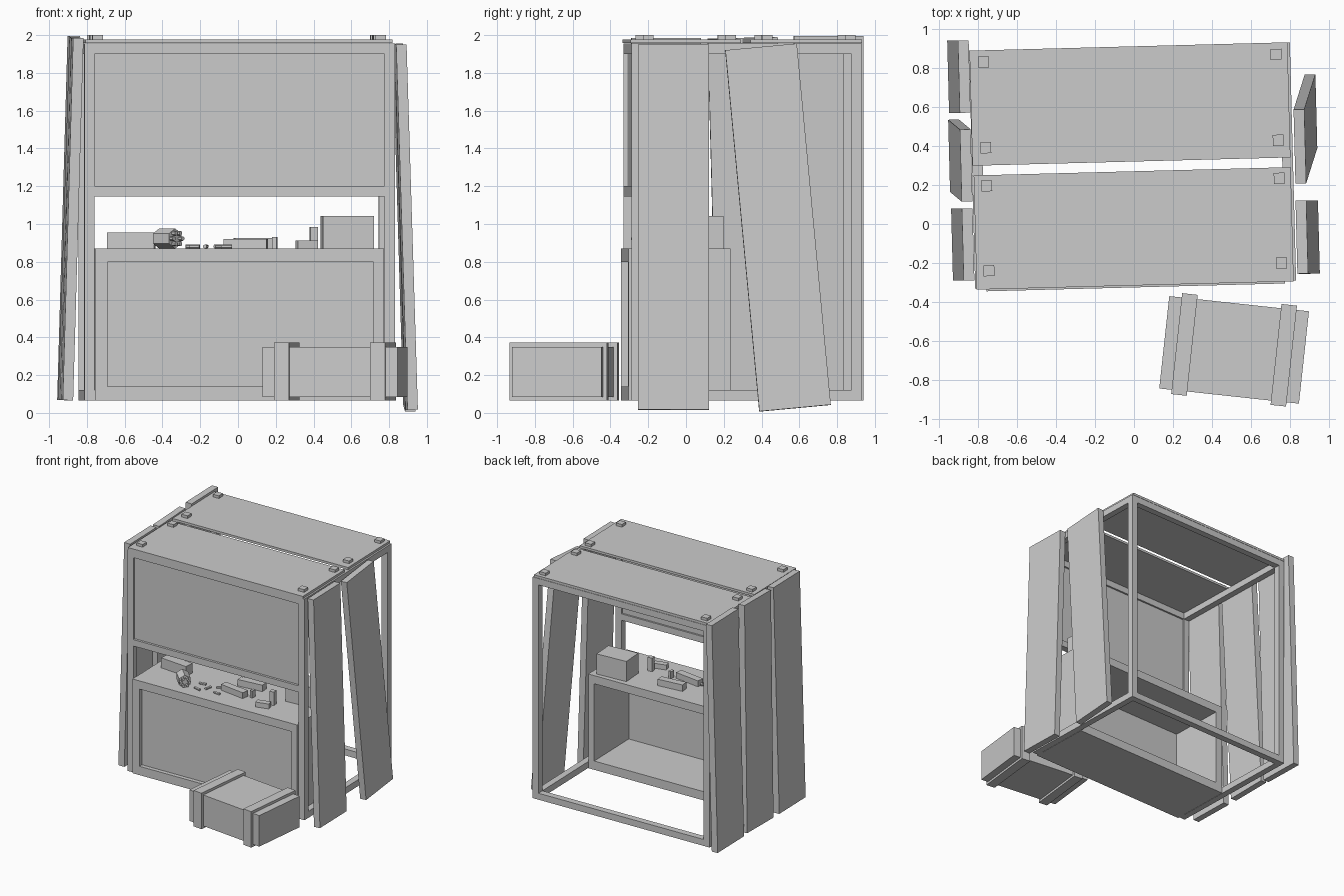
import bpy, bmesh, math
from mathutils import Matrix, Vector

cube = bpy.data.objects.get("Cube")
if cube:
    bpy.data.objects.remove(cube, do_unlink=True)

grey = bpy.data.materials.new("plain_grey")
grey.use_nodes = True
grey.diffuse_color = (0.6, 0.6, 0.6, 1)
grey.node_tree.nodes["Principled BSDF"].inputs["Base Color"].default_value = (0.6, 0.6, 0.6, 1)


def place(x, y, z=0, turn=0):
    return Matrix.Translation((x, y, z)) @ Matrix.Rotation(math.radians(turn), 4, 'Z')


def finish(name, bm, matrix):
    mesh = bpy.data.meshes.new(name)
    bm.to_mesh(mesh)
    bm.free()
    mesh.materials.append(grey)
    obj = bpy.data.objects.new(name, mesh)
    obj.matrix_world = matrix
    bpy.context.collection.objects.link(obj)
    return obj


def box(name, xs, ys, zs, matrix=Matrix()):
    """Box between pairs of limits, in the space of matrix."""
    bm = bmesh.new()
    bmesh.ops.create_cube(bm, size=1)
    for v in bm.verts:
        v.co = [r[0] if c < 0 else r[1] for c, r in zip(v.co, (xs, ys, zs))]
    return finish(name, bm, matrix)


def rod(name, radius, start, end, sides, matrix=Matrix()):
    """Flat-sided cylinder between two points."""
    a, b = Vector(start), Vector(end)
    bm = bmesh.new()
    bmesh.ops.create_cone(bm, cap_ends=True, segments=sides, radius1=radius,
                          radius2=radius, depth=(b - a).length)
    spin = (b - a).to_track_quat('Z', 'Y').to_matrix().to_4x4()
    return finish(name, bm, matrix @ Matrix.Translation((a + b) / 2) @ spin)


def plank(name, bottom, top, width, thick=0.055):
    """Board leaning from a bottom centre to a top centre."""
    a, b = Vector(bottom), Vector(top)
    up = (b - a).normalized()
    side = Vector((1, 0.026, 0))
    side = (side - up * side.dot(up)).normalized()
    m = Matrix((side, up.cross(side), up)).transposed().to_4x4()
    m.translation = (a + b) / 2
    h = (b - a).length / 2
    box(name, (-thick / 2, thick / 2), (-width / 2, width / 2), (-h, h), m)


# Cage of square beams
stall = place(-0.0075, 0.30, 0, 1.5)
W, D, LOW, HIGH, T = 0.8225, 0.61, 0.065, 1.955, 0.055
for sx, side in ((-1, "right"), (1, "left")):
    xs = sorted((sx * W, sx * (W - T)))
    for sy, end in ((-1, "front"), (1, "back")):
        ys = sorted((sy * D, sy * (D - T)))
        box(f"{end}_{side}_post", xs, ys, (LOW, HIGH), stall)
    for z, level in ((LOW, "bottom"), (HIGH - T, "top")):
        box(f"{side}_{level}_rail", xs, (T - D, D - T), (z, z + T), stall)
for sy, end in ((-1, "front"), (1, "back")):
    ys = sorted((sy * D, sy * (D - T)))
    for z, level in ((LOW, "bottom"), (HIGH - T, "top")):
        box(f"{end}_{level}_rail", (T - W, W - T), ys, (z, z + T), stall)

# Upper front board with its lower rail
box("shutter_rail", (T - W, W - T), (-D, T - D), (1.145, 1.20), stall)
box("shutter_board", (T - W, W - T), (0.02 - D, 0.04 - D), (1.20, HIGH - T), stall)

# Roof boards with square pegs
box("front_roof_board", (-0.815, 0.81), (-0.615, -0.03), (1.957, 1.977), stall)
box("back_roof_board", (-0.82, 0.81), (0.02, 0.61), (1.957, 1.977), stall)
for x in (-0.75, 0.75):
    for y in (-0.52, -0.085, 0.11, 0.55):
        box("roof_peg", (x - 0.028, x + 0.028), (y - 0.028, y + 0.028), (1.975, 2.0), stall)

# Counter, open at the back, with a recessed front
C, FRONT, BACK = 0.765, -0.625, -0.085
box("counter_top", (-C, C), (FRONT, BACK), (0.80, 0.87), stall)
box("counter_base", (-C, C), (FRONT, BACK), (0.065, 0.14), stall)
box("counter_right_side", (-C, 0.065 - C), (FRONT, BACK), (0.14, 0.80), stall)
box("counter_left_side", (C - 0.055, C), (FRONT, BACK), (0.14, 0.80), stall)
box("counter_front_panel", (0.065 - C, C - 0.055), (FRONT + 0.035, FRONT + 0.055),
    (0.14, 0.80), stall)

# Leaning side planks
plank("right_back_plank", (-0.925, 0.755, 0.067), (-0.87, 0.755, 1.995), 0.37)
plank("right_middle_plank", (-0.92, 0.35, 0.075), (-0.86, 0.30, 1.985), 0.37)
plank("right_front_plank", (-0.905, -0.105, 0.067), (-0.85, -0.105, 1.985), 0.37)
plank("left_front_plank", (0.92, -0.067, 0.016), (0.86, -0.067, 1.95), 0.375)
plank("left_slanted_plank", (0.907, 0.577, 0.025), (0.85, 0.397, 1.937), 0.38)

# Crate with two bands
crate = place(0.513, -0.645, 0, -6.2)
box("crate_body", (-0.36, 0.36), (-0.238, 0.238), (0.085, 0.35), crate)
for x in (-0.256, 0.256):
    box("crate_band", (x - 0.04, x + 0.04), (-0.26, 0.26), (0.065, 0.372), crate)

# Goods on the counter
Z = 0.87
box("large_box", (-0.135, 0.135), (-0.09, 0.09), (0, 0.172), place(0.578, 0.10, Z, 4))
box("long_box", (-0.125, 0.125), (-0.04, 0.04), (0, 0.085), place(-0.565, -0.02, Z, -5))
box("near_carton", (-0.115, 0.115), (-0.03, 0.03), (0, 0.05), place(0.04, -0.105, Z, -8))
box("far_carton", (-0.11, 0.11), (-0.03, 0.03), (0, 0.055), place(0.09, 0.06, Z, 6))
box("carton_tab", (-0.012, 0.012), (-0.02, 0.02), (0, 0.06), place(0.195, -0.08, Z, -8))
box("small_block", (-0.055, 0.055), (-0.025, 0.025), (0, 0.042), place(0.365, -0.18, Z, 15))
box("upright_block", (-0.02, 0.02), (-0.02, 0.02), (0, 0.115), place(0.40, -0.10, Z, 8))

# Six-sided drum with a ring of tubes
drum = place(-0.375, -0.20, Z + 0.053, -45)
rod("drum", 0.053, (-0.06, 0, 0), (0.06, 0, 0), 6, drum)
for i in range(6):
    a = math.tau * i / 6
    y, z = 0.033 * math.cos(a), 0.033 * math.sin(a)
    rod("drum_tube", 0.012, (0.05, y, z), (0.085, y, z), 6, drum)

# Loose short tubes
for x, y, turn in ((-0.25, -0.12, 10), (-0.23, -0.22, -15), (-0.17, -0.16, 80),
                   (-0.10, -0.10, 30), (-0.06, -0.20, -5)):
    rod("loose_tube", 0.011, (-0.028, 0, 0.011), (0.028, 0, 0.011), 6, place(x, y, Z, turn))
